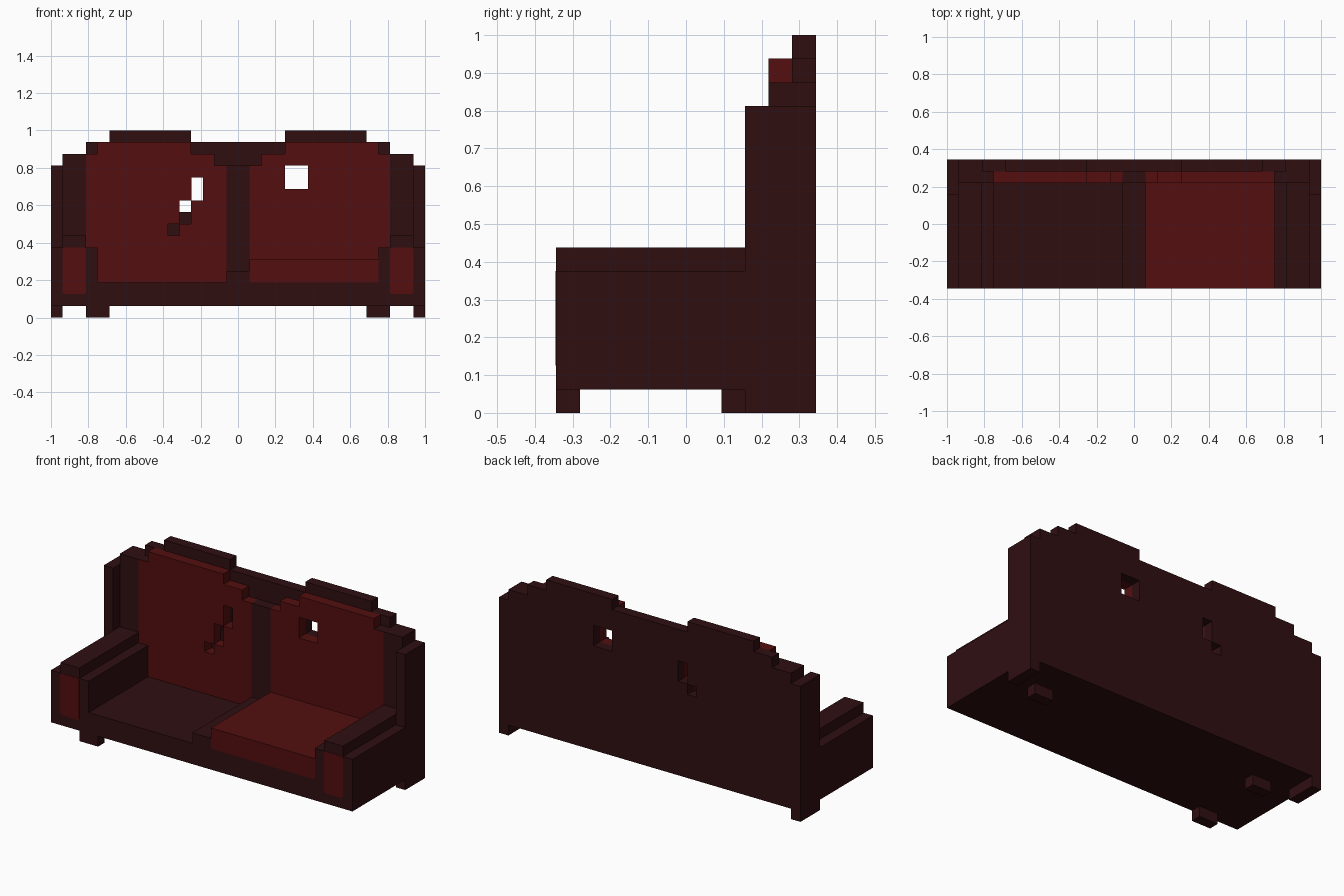
import bpy

U = 1 / 16               # one block
FRONT, BACK = -5.5, 5.5  # depth limits in blocks

if "Cube" in bpy.data.objects:
    bpy.data.objects.remove(bpy.data.objects["Cube"])


def material(name, rgb):
    m = bpy.data.materials.new(name)
    m.use_nodes = True
    colour = (*rgb, 1)
    m.diffuse_color = colour
    bsdf = m.node_tree.nodes["Principled BSDF"]
    bsdf.inputs["Base Color"].default_value = colour
    bsdf.inputs["Roughness"].default_value = 0.8
    return m


DARK = material("dark maroon", (0.029, 0.0045, 0.0055))
RED = material("deep red", (0.088, 0.0045, 0.0045))


def extrude(name, outline, y0, y1, mat):
    """Extrude an x-z outline, given in blocks, from y0 to y1."""
    n = len(outline)
    verts = [(x * U, y * U, z * U) for y in (y0, y1) for x, z in outline]
    faces = [list(range(n)), list(range(2 * n - 1, n - 1, -1))]
    faces += [[i, i + n, (i + 1) % n + n, (i + 1) % n] for i in range(n)]
    area = sum(a[0] * b[1] - b[0] * a[1]
               for a, b in zip(outline, outline[1:] + outline[:1]))
    if area < 0:
        faces = [f[::-1] for f in faces]
    mesh = bpy.data.meshes.new(name)
    mesh.from_pydata(verts, [], faces)
    if mat:
        mesh.materials.append(mat)
    obj = bpy.data.objects.new(name, mesh)
    bpy.context.collection.objects.link(obj)
    return obj


def box(name, x0, x1, y0, y1, z0, z1, mat=DARK):
    return extrude(name, [(x0, z0), (x1, z0), (x1, z1), (x0, z1)], y0, y1, mat)


def flip(outline, side):
    return [(side * x, z) for x, z in outline]


def cut(target, name, x0, x1, z0, z1):
    """Cut a block-shaped hole right through the target."""
    e = 0.01
    cutter = box(name, x0 + e, x1 - e, 2, 7, z0 + e, z1 - e, None)
    cutter.hide_render = True
    cutter.hide_set(True)
    cutter.display_type = 'WIRE'
    mod = target.modifiers.new(name, 'BOOLEAN')
    mod.operation = 'DIFFERENCE'
    mod.solver = 'EXACT'
    mod.object = cutter


# Base, with a divider between the two seats
box("base", -16, 16, FRONT, 4.5, 1, 3)
box("seat_divider", -1, 1, FRONT, 3.5, 3, 4)
box("left_seat_cushion", 1, 12, FRONT, 3.5, 3, 5, RED)

# Stepped back panel
half = [(15, 1), (15, 14), (13, 14), (13, 15), (11, 15), (11, 16), (4, 16), (4, 15)]
back_panel = extrude("back_panel", half + flip(half, -1)[::-1], 4.5, BACK, DARK)
box("back_divider", -1, 1, 3.5, 4.5, 3, 13)

cushions = {}
for side, label, seat in ((1, "left", 5), (-1, "right", 3)):
    # Back cushion with a stepped top; its outer shoulder is dark on top
    shape = [(1, seat), (12, seat), (12, 6), (13, 6), (13, 14), (12, 14),
             (12, 15), (4, 15), (4, 14), (2, 14), (2, 13), (1, 13)]
    cushion = extrude(label + "_back_cushion", flip(shape, side), 3.5, 4.5, RED)
    cushion.data.materials.append(DARK)
    for p in cushion.data.polygons:
        if p.normal.z > 0.9 and abs(p.center.x) > 12 * U:
            p.material_index = 1
    cushions[label] = cushion

    # Arm with a raised middle, and its red front plate
    arm = [(12, 3), (16, 3), (16, 6), (15, 6), (15, 7), (13, 7), (13, 6), (12, 6)]
    extrude(label + "_arm", flip(arm, side), FRONT, 3.5, DARK)
    c = 0.15
    plate = [(13 + c, 2), (15 - c, 2), (15, 2 + c), (15, 6 - c),
             (15 - c, 6), (13 + c, 6), (13, 6 - c), (13, 2 + c)]
    extrude(label + "_arm_plate", flip(plate, side), FRONT - 0.03, FRONT, RED)

    # Back wing, corner post and rear inner leg
    for part, x0, x1, y0, y1, z0, z1 in (
            ("wing", 13, 15, 3.5, 4.5, 3, 14),
            ("corner_post", 15, 16, 2.5, BACK, 0, 13),
            ("rear_leg", 11, 13, 1.5, 2.5, 0, 1)):
        a, b = sorted((side * x0, side * x1))
        box(label + "_" + part, a, b, y0, y1, z0, z1)

# Only one front leg is left
box("right_front_leg", -13, -11, FRONT, -4.5, 0, 1)

# Holes through the back, and a tear that stops at the panel
for target in (cushions["left"], back_panel):
    cut(target, "square_hole_cutter", 4, 6, 11, 13)
for target in (cushions["right"], back_panel):
    cut(target, "upper_tear_cutter", -4, -3, 10, 12)
    if target is back_panel:
        cut(target, "lower_tear_cutter", -5, -4, 9, 10)
    else:
        cut(target, "lower_tear_cutter", -5, -4, 8, 10)
        cut(target, "tear_end_cutter", -6, -5, 7, 8)

# Apply the cuts and remove the cutters
bpy.context.view_layer.update()
for obj in (*cushions.values(), back_panel):
    evaluated = obj.evaluated_get(bpy.context.evaluated_depsgraph_get())
    mesh = bpy.data.meshes.new_from_object(evaluated)
    obj.modifiers.clear()
    obj.data = mesh
for obj in [o for o in bpy.data.objects if "_cutter" in o.name]:
    bpy.data.objects.remove(obj)
